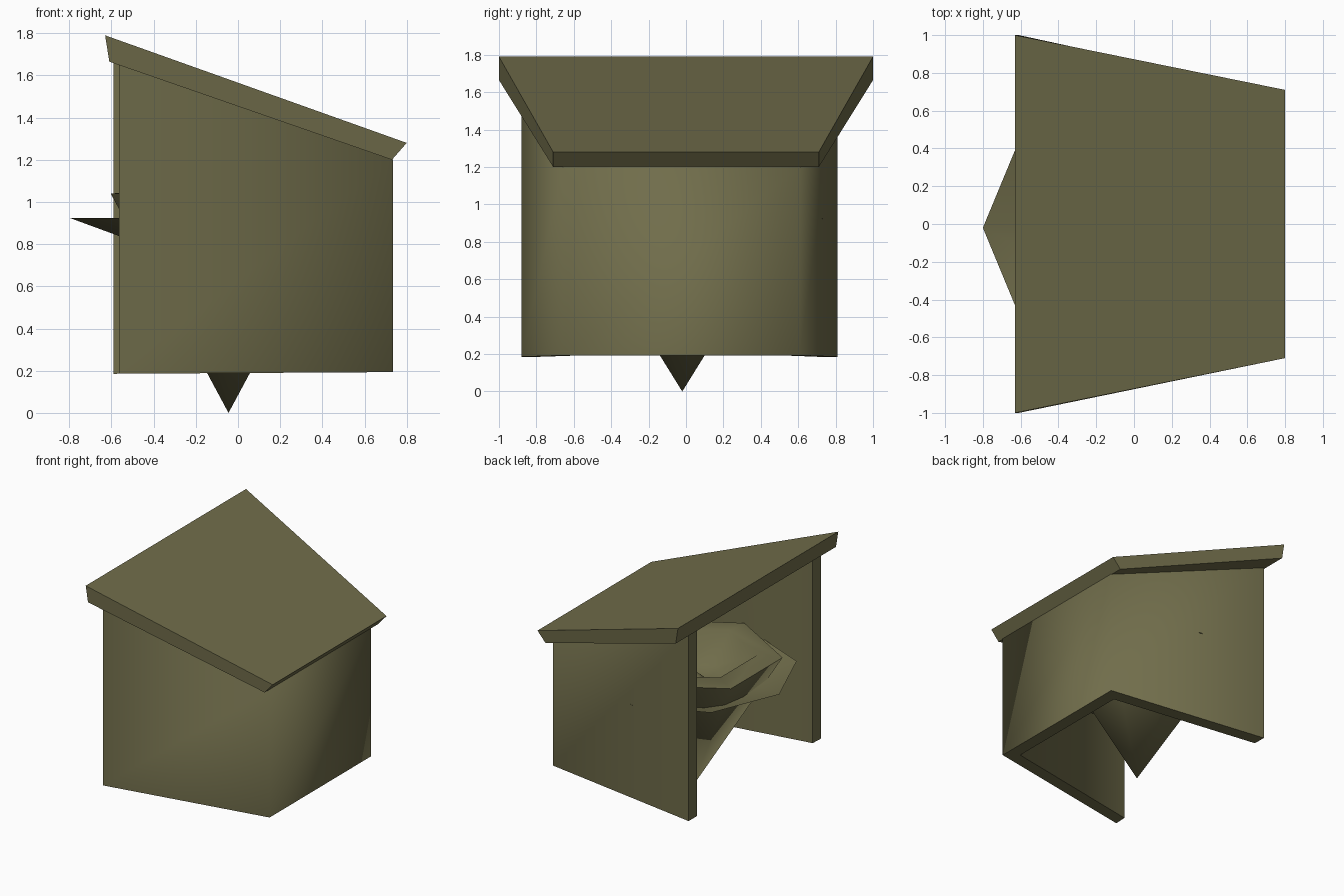
import bpy, bmesh, math

if "Cube" in bpy.data.objects:
    bpy.data.objects.remove(bpy.data.objects["Cube"])

olive = bpy.data.materials.new("olive")
olive.diffuse_color = (0.163, 0.153, 0.07, 1)
olive.use_nodes = True
olive.node_tree.nodes["Principled BSDF"].inputs["Base Color"].default_value = olive.diffuse_color
CX, CY = -0.045, -0.02          # axis of the bowl


def finish(bm, name, smooth=None):
    bmesh.ops.recalc_face_normals(bm, faces=bm.faces)
    me = bpy.data.meshes.new(name)
    bm.to_mesh(me)
    bm.free()
    me.materials.append(olive)
    ob = bpy.data.objects.new(name, me)
    bpy.context.collection.objects.link(ob)
    if smooth:
        bpy.ops.object.select_all(action='DESELECT')
        ob.select_set(True)
        bpy.context.view_layer.objects.active = ob
        bpy.ops.object.shade_smooth_by_angle(angle=math.radians(smooth))
    return ob


def prism(name, low, high, smooth=None):
    """Solid between two matching outlines."""
    bm = bmesh.new()
    a = [bm.verts.new(p) for p in low]
    b = [bm.verts.new(p) for p in high]
    n = len(a)
    bm.faces.new(a[::-1])
    bm.faces.new(b)
    for i in range(n):
        j = (i + 1) % n
        bm.faces.new((a[i], a[j], b[j], b[i]))
    return finish(bm, name, smooth)


def turned(name, profile, sides, start, smooth=None):
    """Low-sided solid of revolution about the bowl axis; radius 0 is a pole."""
    bm = bmesh.new()
    rings = []
    for r, z in profile:
        if r == 0:
            rings.append([bm.verts.new((CX, CY, z))] * sides)
        else:
            angs = [start + math.tau * i / sides for i in range(sides)]
            rings.append([bm.verts.new((CX + r * math.cos(t), CY + r * math.sin(t), z)) for t in angs])
    for a, b in zip(rings, rings[1:]):
        for i in range(sides):
            j = (i + 1) % sides
            quad = list(dict.fromkeys((a[i], a[j], b[j], b[i])))
            if len(quad) > 2:
                bm.faces.new(quad)
    return finish(bm, name, smooth)


# Sloping roof slab, wider at the open side
prism("roof",
      [(-0.61, -1, 1.665), (0.73, -0.71, 1.2), (0.73, 0.71, 1.2), (-0.61, 1, 1.665)],
      [(-0.63, -1, 1.79), (0.8, -0.71, 1.28), (0.8, 0.71, 1.28), (-0.63, 1, 1.79)])

# Three-sided wall, open towards -x, cut to the slope of the roof
plan = [(-0.565, -0.88), (0.735, -0.655), (0.735, 0.61), (-0.59, 0.81),
        (-0.59, 0.707), (0.635, 0.522), (0.635, -0.57), (-0.56, -0.78)]
low = [(x, y, 0.189 + 0.006 * x) for x, y in plan]
high = [(x, y, 1.668 - 0.347 * (x + 0.61)) for x, y in plan]
wall = prism("wall", low, high, 85)
for e in wall.data.edges:      # crisp edges on the open ends
    if all(wall.data.vertices[v].co.x < -0.5 for v in e.vertices):
        e.use_edge_sharp = True

# Six-sided conical bowl with a thick rim and a recessed floor
turned("bowl", [(0, 0), (0.645, 1.04), (0.46, 1.05), (0.28, 0.84), (0, 0.82)],
       6, math.radians(30), 62)

# Eight-sided dish collar around the bowl
turned("collar", [(0.36, 0.78), (0.755, 0.925), (0.36, 0.795)], 8, 0, 40)

# Small knob on the floor of the bowl
turned("knob", [(0, 0.8), (0.1, 0.81), (0.09, 0.85), (0.05, 0.88), (0, 0.89)], 8, 0, 60)
